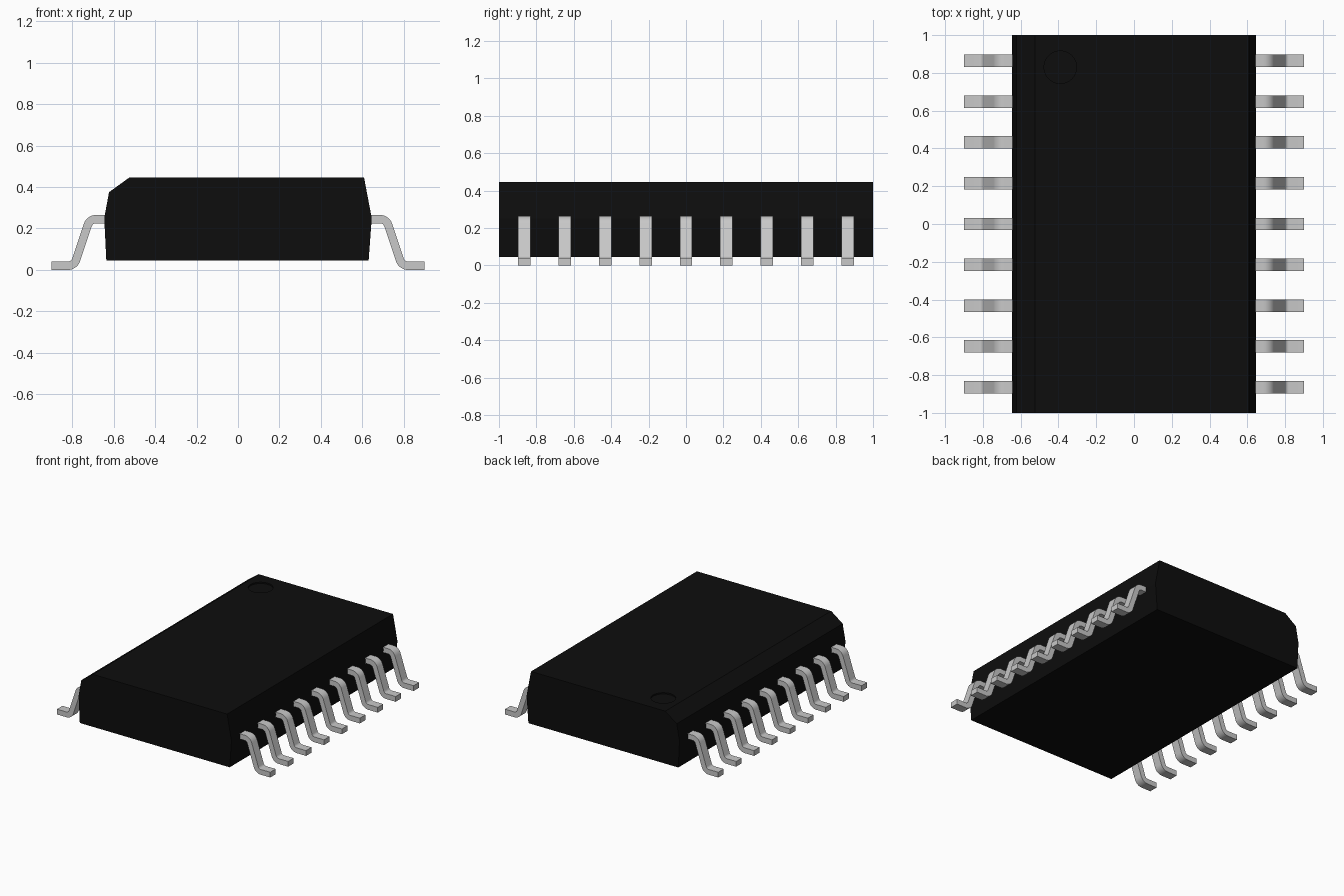
import bpy, bmesh, math
from mathutils import Vector

if "Cube" in bpy.data.objects:
    bpy.data.objects.remove(bpy.data.objects["Cube"], do_unlink=True)


def material(name, rgb, roughness, metallic=0.0):
    m = bpy.data.materials.new(name)
    m.use_nodes = True
    m.diffuse_color = (*rgb, 1)
    bsdf = m.node_tree.nodes["Principled BSDF"]
    bsdf.inputs["Base Color"].default_value = (*rgb, 1)
    bsdf.inputs["Roughness"].default_value = roughness
    bsdf.inputs["Metallic"].default_value = metallic
    return m


black = material("black_plastic", (0.004, 0.004, 0.004), 0.7)
silver = material("tinned_metal", (0.58, 0.58, 0.58), 0.4)


def extrude_profile(name, profile, y0, y1, mat):
    """Extrude a closed (x, z) outline from y0 to y1."""
    bm = bmesh.new()
    face = bm.faces.new([bm.verts.new((x, y0, z)) for x, z in profile])
    out = bmesh.ops.extrude_face_region(bm, geom=[face])
    verts = [g for g in out["geom"] if isinstance(g, bmesh.types.BMVert)]
    bmesh.ops.translate(bm, verts=verts, vec=(0, y1 - y0, 0))
    bmesh.ops.recalc_face_normals(bm, faces=bm.faces)
    mesh = bpy.data.meshes.new(name)
    bm.to_mesh(mesh)
    bm.free()
    mesh.materials.append(mat)
    obj = bpy.data.objects.new(name, mesh)
    bpy.context.collection.objects.link(obj)
    return obj


def activate(obj):
    bpy.ops.object.select_all(action="DESELECT")
    obj.select_set(True)
    bpy.context.view_layer.objects.active = obj


def bent_strip(points, radius, thickness, steps=7):
    """Outline of a strip that follows a path with rounded corners."""
    pts = [Vector(p) for p in points]
    half = thickness / 2
    d = [(b - a).normalized() for a, b in zip(pts, pts[1:])]
    path = [(pts[0], d[0])]
    for i in range(1, len(pts) - 1):
        a, b = d[i - 1], d[i]
        turn = math.atan2(a.x * b.y - a.y * b.x, a.dot(b))
        side = math.copysign(1, turn)
        start = pts[i] - a * radius * math.tan(abs(turn) / 2)
        centre = start + Vector((-a.y, a.x)) * side * radius
        for k in range(steps + 1):
            ang = math.atan2(a.y, a.x) + turn * k / steps
            t = Vector((math.cos(ang), math.sin(ang)))
            path.append((centre - Vector((-t.y, t.x)) * side * radius, t))
    path.append((pts[-1], d[-1]))
    upper = [p + Vector((-t.y, t.x)) * half for p, t in path]
    lower = [p - Vector((-t.y, t.x)) * half for p, t in path]
    return [tuple(p) for p in upper + lower[::-1]]


# Moulded body, with the bevel along the pin-one side
body = extrude_profile("body", [
    (-0.635, 0.045), (0.63, 0.045), (0.645, 0.25), (0.608, 0.445),
    (-0.525, 0.445), (-0.622, 0.375), (-0.645, 0.25)], -1, 1, black)

# Shallow round pin-one dimple
bpy.ops.mesh.primitive_cylinder_add(vertices=48, radius=0.086, depth=0.1,
                                    location=(-0.39, 0.83, 0.485))
cutter = bpy.context.object
cutter.name = "dimple_cutter"
cutter.hide_render = True
cutter.data.materials.append(black)
activate(body)
cut = body.modifiers.new("dimple", "BOOLEAN")
cut.operation = "DIFFERENCE"
cut.solver = "EXACT"
cut.object = cutter
bpy.ops.object.modifier_apply(modifier=cut.name)
bpy.data.objects.remove(cutter, do_unlink=True)

# Gull-wing leads, nine on each side
lead = bent_strip([(0.60, 0.245), (0.715, 0.245), (0.79, 0.02), (0.90, 0.02)],
                  0.042, 0.04)
for side, sign in (("left", 1), ("right", -1)):
    outline = [(x * sign, z) for x, z in lead]
    for i in range(9):
        y = (i - 4) * 0.216
        obj = extrude_profile(f"{side}_lead_{i + 1}", outline,
                              y - 0.033, y + 0.033, silver)
        activate(obj)
        bpy.ops.object.shade_smooth_by_angle(angle=math.radians(30))
